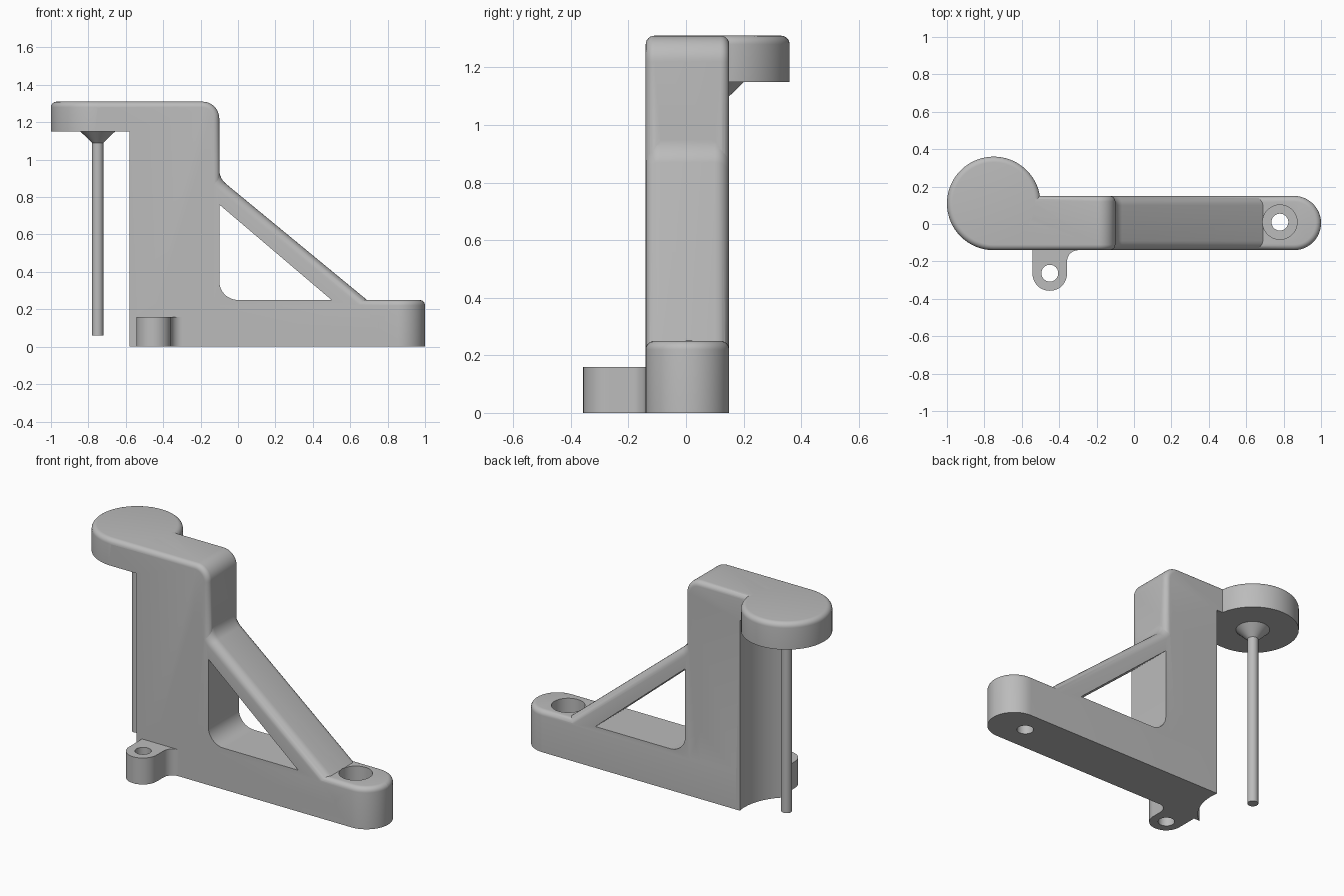
import bpy, bmesh
from math import sin, tan
from mathutils import Vector

cube = bpy.data.objects.get("Cube")
if cube:
    bpy.data.objects.remove(cube, do_unlink=True)

grey = bpy.data.materials.new("matte_grey")
grey.use_nodes = True
grey.diffuse_color = (0.5, 0.5, 0.5, 1)
grey.node_tree.nodes["Principled BSDF"].inputs["Base Color"].default_value = (0.5, 0.5, 0.5, 1)

FRONT, BACK = -0.14, 0.15     # faces of the upright
ARM_Z, TOP = 1.15, 1.31       # underside and top of the arm
FOOT_Z = 0.25
HEAD = (-0.75, 0.11)          # centre of the round head and pin


def rounded(corners, steps=12):
    """Outline from (a, b) or (a, b, radius) corners."""
    pts = []
    for i, c in enumerate(corners):
        p = Vector(c[:2])
        if len(c) == 2:
            pts.append(p)
            continue
        d1 = (Vector(corners[i - 1][:2]) - p).normalized()
        d2 = (Vector(corners[(i + 1) % len(corners)][:2]) - p).normalized()
        half, r = d1.angle(d2) / 2, c[2]
        mid = p + (d1 + d2).normalized() * r / sin(half)
        s, e = p + d1 * r / tan(half) - mid, p + d2 * r / tan(half) - mid
        w = s.angle(e)
        for k in range(steps + 1):
            t = k / steps
            pts.append(mid + (s * sin((1 - t) * w) + e * sin(t * w)) / sin(w))
    return pts


def finish(name, bm, bevel=0, rule=None):
    bmesh.ops.remove_doubles(bm, verts=bm.verts, dist=1e-5)
    bmesh.ops.recalc_face_normals(bm, faces=bm.faces)
    if bevel:
        edges = [e for e in bm.edges if rule(e.verts[0].co, e.verts[1].co)]
        bmesh.ops.bevel(bm, geom=edges, offset=bevel, segments=6, profile=0.5,
                        affect='EDGES', clamp_overlap=False)
    mesh = bpy.data.meshes.new(name)
    bm.to_mesh(mesh)
    bm.free()
    mesh.materials.append(grey)
    ob = bpy.data.objects.new(name, mesh)
    bpy.context.collection.objects.link(ob)
    return ob


def prism(name, corners, lo, hi, side=False, bevel=0, rule=None):
    """Extrude an outline along z, or along y when it is a side profile."""
    bm = bmesh.new()
    place = (lambda p, h: (p.x, h, p.y)) if side else (lambda p, h: (p.x, p.y, h))
    face = bm.faces.new([bm.verts.new(place(p, lo)) for p in rounded(corners)])
    new = bmesh.ops.extrude_face_region(bm, geom=[face])["geom"]
    move = (0, hi - lo, 0) if side else (0, 0, hi - lo)
    bmesh.ops.translate(bm, vec=move, verts=[v for v in new if isinstance(v, bmesh.types.BMVert)])
    return finish(name, bm, bevel, rule)


def cylinder(name, centre, r, lo, hi, r_top=None, bevel=0, rule=None, sides=64):
    bm = bmesh.new()
    bmesh.ops.create_cone(bm, cap_ends=True, segments=sides, radius1=r,
                          radius2=r if r_top is None else r_top, depth=hi - lo)
    bmesh.ops.translate(bm, vec=(*centre, (lo + hi) / 2), verts=bm.verts)
    return finish(name, bm, bevel, rule)


def combine(target, tool, operation):
    """Apply a boolean and remove the tool object."""
    mod = target.modifiers.new("combine", 'BOOLEAN')
    mod.object, mod.operation, mod.solver = tool, operation, 'EXACT'
    graph = bpy.context.evaluated_depsgraph_get()
    mesh = bpy.data.meshes.new_from_object(target.evaluated_get(graph))
    target.modifiers.clear()
    target.data = mesh
    bpy.data.objects.remove(tool, do_unlink=True)


def at_height(z):
    return lambda a, b: abs(a.z - z) < 1e-4 and abs(b.z - z) < 1e-4


def same_side(a, b):
    return abs(a.y - b.y) < 1e-4


# Upright with the start of the arm, hollowed around the pin
frame = prism("stand_frame", [(-0.75, 0), (-0.1, 0), (-0.1, TOP, 0.09), (-0.75, TOP)],
              FRONT, BACK, side=True, bevel=0.03,
              rule=lambda a, b: same_side(a, b) and min(a.x + a.z, b.x + b.z) > -0.11
              and (min(a.x, b.x) > -0.2 or min(a.z, b.z) > TOP - 0.001)
              and max(a.x, b.x) > -0.2 and not max(a.z, b.z) < 0.01)
combine(frame, cylinder("groove_cutter", (-0.76, 0.1), 0.3, -0.1, ARM_Z), 'DIFFERENCE')

# Foot with a round end
combine(frame, prism("foot", [(-0.44, FRONT), (1, FRONT, 0.1449), (1, BACK, 0.1449), (-0.44, BACK)],
                     0, FOOT_Z, bevel=0.03, rule=at_height(FOOT_Z)), 'UNION')

# Sloping brace with rounded upper edges
combine(frame, prism("brace", [(-0.2, 0.1), (0.75, 0.1), (0.75, 0.2), (-0.1, 0.9, 0.1),
                               (-0.1, 1.0), (-0.2, 1.0)], FRONT, BACK, side=True, bevel=0.05,
                     rule=lambda a, b: same_side(a, b) and min(a.x, b.x) > -0.11
                     and min(a.z, b.z) > 0.15), 'UNION')
combine(frame, prism("window_cutter", [(-0.1, FOOT_Z, 0.1), (0.5, FOOT_Z), (-0.1, 0.76)],
                     -0.5, 0.5, side=True), 'DIFFERENCE')

# Round head at the end of the arm
combine(frame, cylinder("head", HEAD, 0.25, ARM_Z, TOP, bevel=0.03,
                        rule=at_height(TOP), sides=96), 'UNION')

# Side lug with a fillet into the upright
combine(frame, prism("lug", [(-0.543, -0.12), (-0.543, -0.357, 0.092), (-0.358, -0.357, 0.092),
                             (-0.358, FRONT, 0.06), (-0.28, FRONT), (-0.28, -0.12)], 0, 0.16), 'UNION')

# Screw holes
for centre, r, lo in (((-0.45, -0.263), 0.045, -0.1), ((0.78, 0.01), 0.045, -0.1),
                      ((0.78, 0.01), 0.092, 0.12)):
    combine(frame, cylinder("hole_cutter", centre, r, lo, 0.5), 'DIFFERENCE')

# Hanging pin with a conical root
pin = cylinder("pin", HEAD, 0.03, 0.06, 1.1, sides=32)
root = cylinder("pin_root", HEAD, 0.03, 1.09, ARM_Z, r_top=0.092)

for ob in (frame, pin, root):
    bpy.ops.object.select_all(action='DESELECT')
    ob.select_set(True)
    bpy.context.view_layer.objects.active = ob
    bpy.ops.object.shade_smooth_by_angle()
